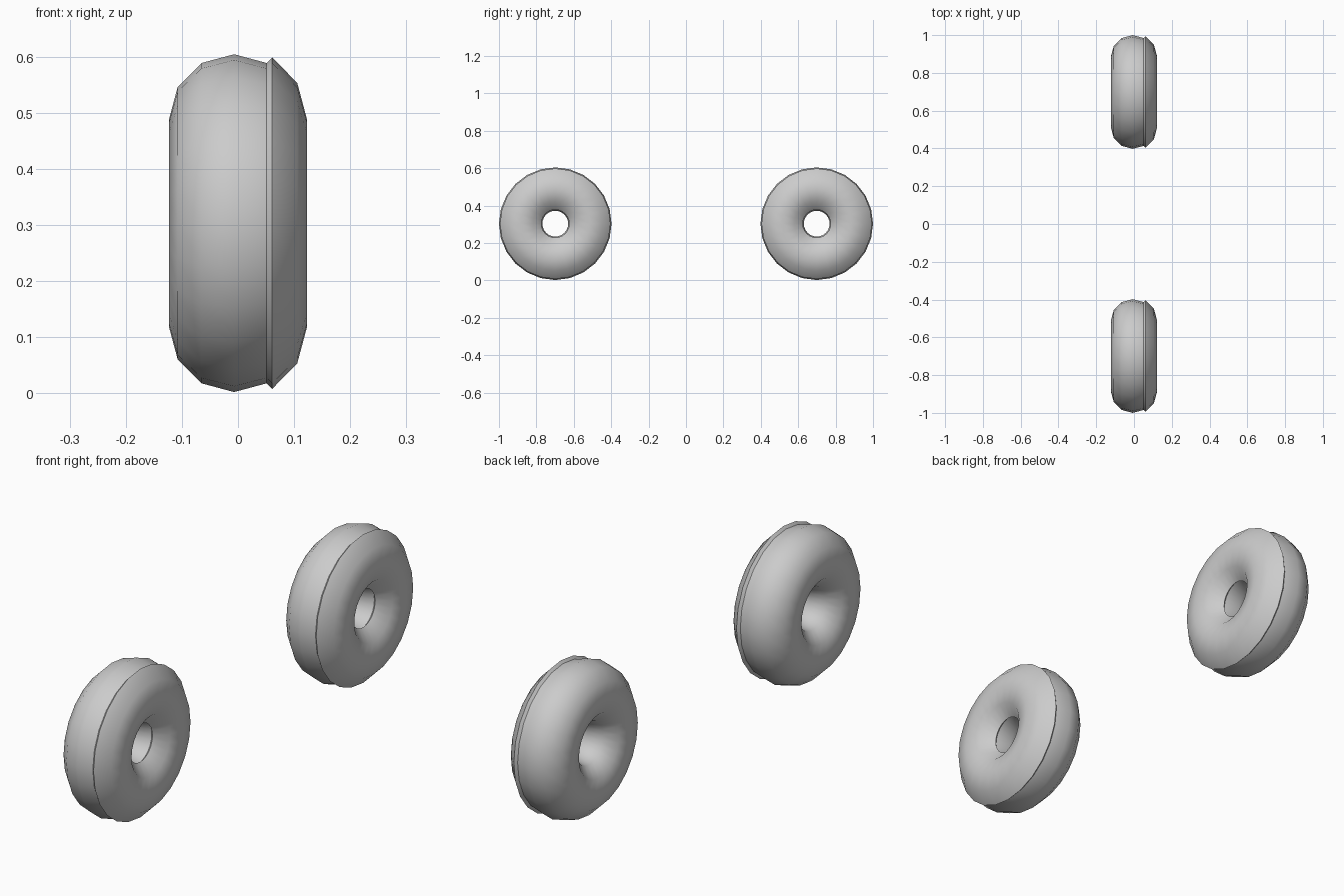
import bpy, bmesh
from math import sin, cos, pi, radians

if "Cube" in bpy.data.objects:
    bpy.data.objects.remove(bpy.data.objects["Cube"])

RING, MINOR, LIP = 0.185, 0.116, 0.014   # ring radius, tube radius, raised lip height
SEGS, SIDES = 24, 12


def tyre_profile():
    # 12-sided tube section; the +x side is raised outward with a hard step
    pts = []
    for k in range(SIDES):
        a = 2 * pi * k / SIDES            # measured from the outer rim toward +x
        x, r = -0.007 + MINOR * sin(a), RING + MINOR * cos(a)
        if k in (1, 5):                   # step edges
            n = radians(45 if k == 1 else 135)
            pair = [(x, r), (x + LIP * sin(n), r + LIP * cos(n))]
            pts += pair if k == 1 else pair[::-1]
        elif 1 < k < 5:                   # raised side wall
            pts.append((x + LIP * sin(a), r + LIP * cos(a)))
        else:
            pts.append((x, r))
    return pts


def make_wheel(name, y):
    # lathe the section around the x axis
    prof = tyre_profile()
    n = len(prof)
    bm = bmesh.new()
    rings = [[bm.verts.new((x, r * cos(2 * pi * i / SEGS), r * sin(2 * pi * i / SEGS)))
              for x, r in prof] for i in range(SEGS)]
    for i in range(SEGS):
        a, b = rings[i], rings[(i + 1) % SEGS]
        for j in range(n):
            k = (j + 1) % n
            bm.faces.new((a[j], a[k], b[k], b[j]))
    bmesh.ops.recalc_face_normals(bm, faces=bm.faces)
    mesh = bpy.data.meshes.new(name)
    bm.to_mesh(mesh)
    bm.free()
    obj = bpy.data.objects.new(name, mesh)
    bpy.context.collection.objects.link(obj)
    obj.location = (0, y, 0.303)
    bpy.ops.object.select_all(action='DESELECT')
    obj.select_set(True)
    bpy.context.view_layer.objects.active = obj
    bpy.ops.object.shade_smooth_by_angle(angle=radians(50))


# front and rear wheels
make_wheel("front_wheel", -0.699)
make_wheel("rear_wheel", 0.699)
